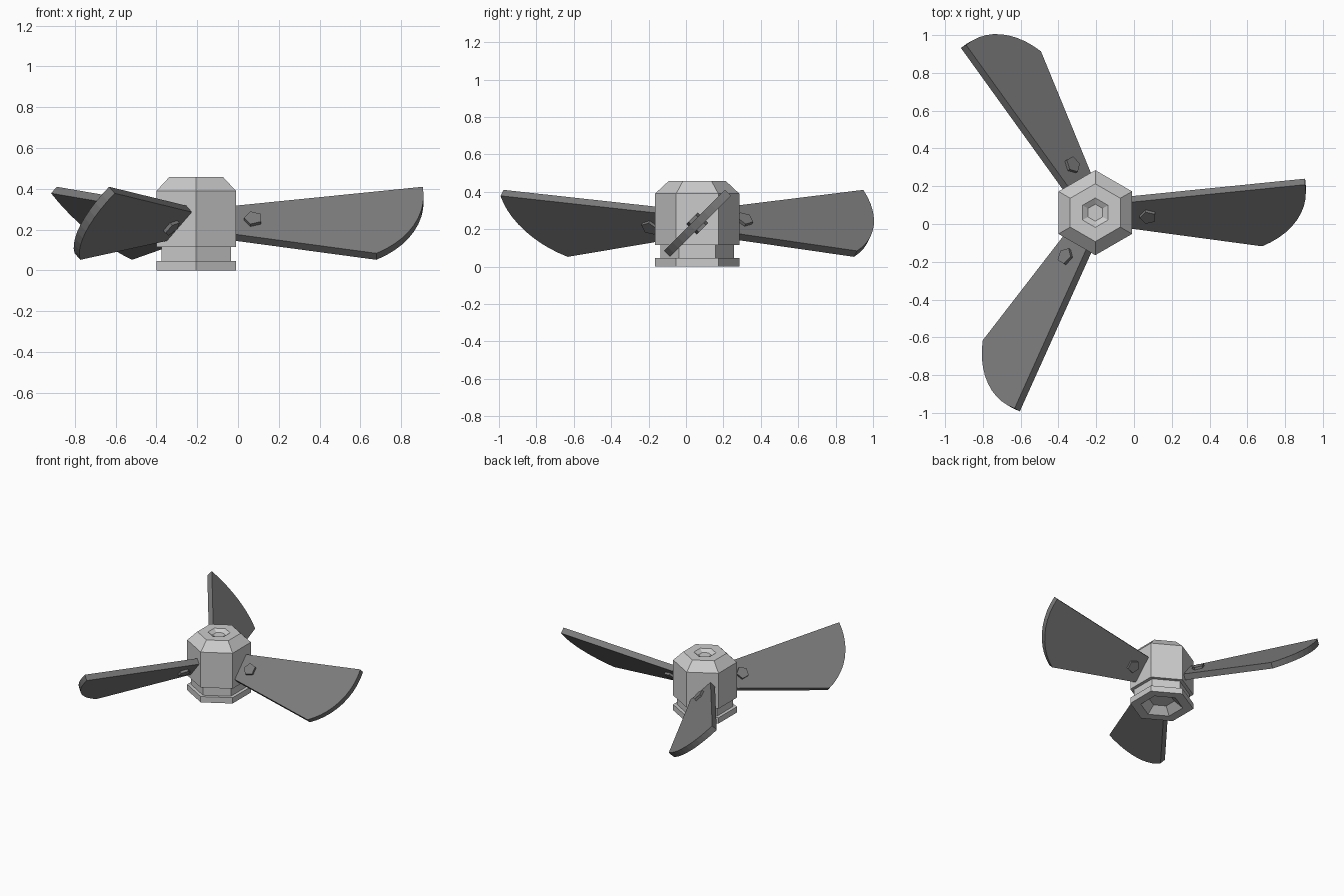
import bpy, bmesh
from math import sin, cos, pi, radians, atan2
from mathutils import Matrix, Vector

if "Cube" in bpy.data.objects:
    bpy.data.objects.remove(bpy.data.objects["Cube"])

HUB = Vector((-0.205, 0.06, 0))


def finish(name, bm, mat=None):
    bmesh.ops.recalc_face_normals(bm, faces=bm.faces)
    mesh = bpy.data.meshes.new(name)
    bm.to_mesh(mesh)
    bm.free()
    if mat:
        mesh.materials.append(mat)
    ob = bpy.data.objects.new(name, mesh)
    bpy.context.collection.objects.link(ob)
    return ob


def lathe(name, profile, sides):
    """Closed solid from (radius, z) rings, capped at both ends."""
    bm = bmesh.new()
    rings = [[bm.verts.new((r * cos(a), r * sin(a), z))
              for a in (pi / 2 + 2 * pi * i / sides for i in range(sides))]
             for r, z in profile]
    for a, b in zip(rings, rings[1:]):
        for i in range(sides):
            j = (i + 1) % sides
            bm.faces.new((a[i], a[j], b[j], b[i]))
    bm.faces.new(rings[0])
    bm.faces.new(rings[-1])
    return finish(name, bm)


def prism(name, outline, half, mat):
    """Extrude a flat outline symmetrically about z = 0."""
    bm = bmesh.new()
    face = bm.faces.new([bm.verts.new((x, y, -half)) for x, y in outline])
    ext = bmesh.ops.extrude_face_region(bm, geom=[face])
    top = [g for g in ext["geom"] if isinstance(g, bmesh.types.BMVert)]
    bmesh.ops.translate(bm, verts=top, vec=(0, 0, 2 * half))
    return finish(name, bm, mat)


dark = bpy.data.materials.new("dark_grey")
dark.diffuse_color = (0.2, 0.2, 0.2, 1)
dark.use_nodes = True
dark.node_tree.nodes["Principled BSDF"].inputs["Base Color"].default_value = dark.diffuse_color

# Hexagonal hub: dished underside, base flange, neck, body, chamfer, dished top
hub = lathe("hub", [(0.09, 0.05), (0.15, 0), (0.225, 0), (0.225, 0.045),
                    (0.197, 0.045), (0.197, 0.115), (0.225, 0.115),
                    (0.225, 0.39), (0.153, 0.457), (0.078, 0.457),
                    (0.045, 0.437)], 6)
hub.location = HUB

# Blade outline, measured from the hub axis: straight edges and an arc tip
cx, cy, R = 0.655, 0.17, 0.46
a0, a1 = atan2(-0.402, 0.23), atan2(0.062, 0.456)
arc = [(cx + R * cos(a0 + (a1 - a0) * i / 10),
        cy + R * sin(a0 + (a1 - a0) * i / 10)) for i in range(11)]
blade_outline = [(0.1, 0.088), (0.1, -0.08)] + arc

# Pentagonal bolt running through the blade root
bolt_outline = [(0.28 + 0.046 * cos(pi + 2 * pi * i / 5),
                 0.046 * sin(pi + 2 * pi * i / 5)) for i in range(5)]

# Three pitched blades with their bolts
for k in range(3):
    place = (Matrix.Translation(HUB + Vector((0, 0, 0.23)))
             @ Matrix.Rotation(radians(120 * k), 4, 'Z')
             @ Matrix.Rotation(radians(45), 4, 'X'))
    prism(f"blade_{k + 1}", blade_outline, 0.0225, dark).matrix_world = place
    prism(f"blade_bolt_{k + 1}", bolt_outline, 0.04, dark).matrix_world = place
